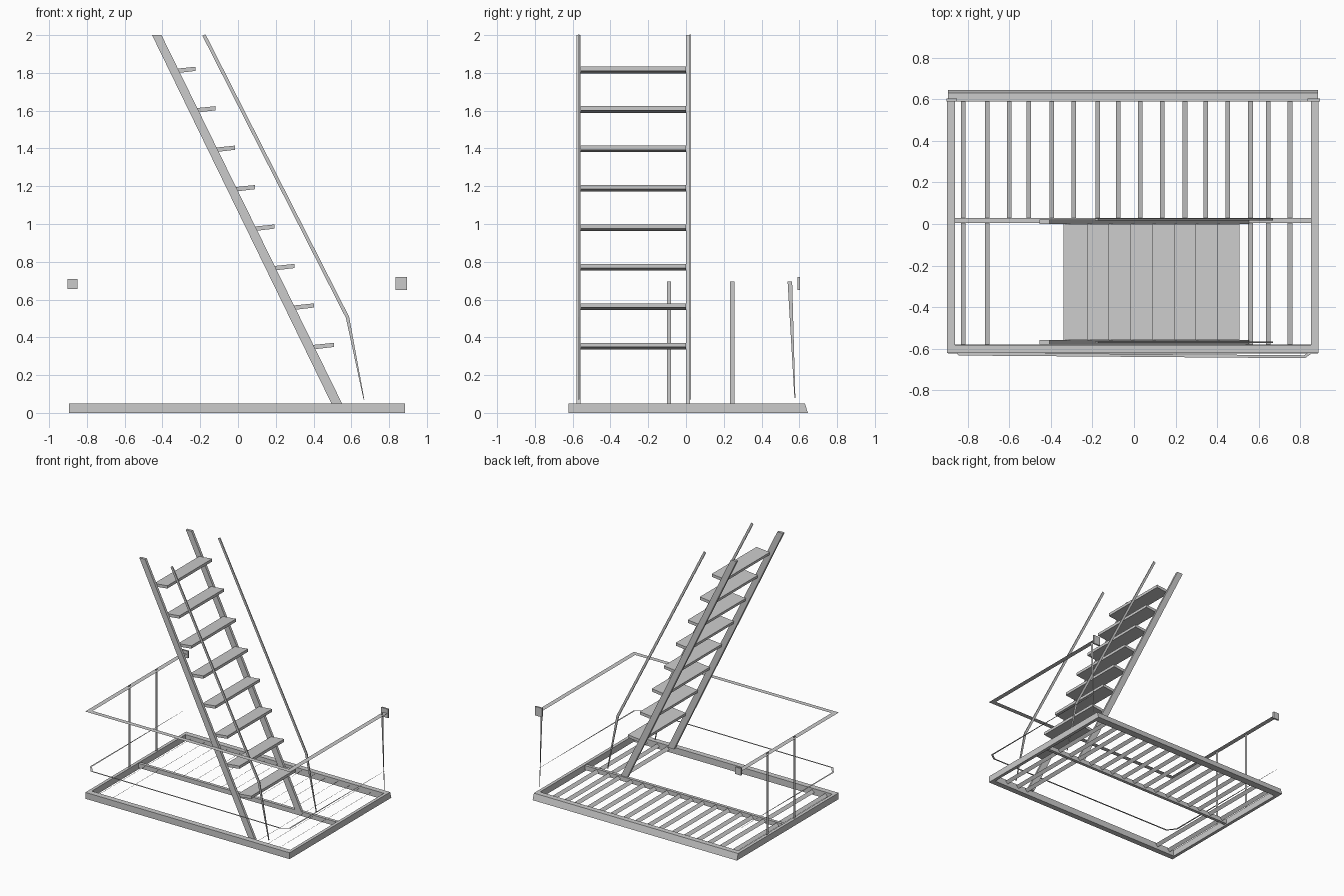
import bpy, bmesh
from mathutils import Vector

if "Cube" in bpy.data.objects:
    bpy.data.objects.remove(bpy.data.objects["Cube"])


def make(name, build):
    bm = bmesh.new()
    build(bm)
    bmesh.ops.recalc_face_normals(bm, faces=bm.faces)
    me = bpy.data.meshes.new(name)
    bm.to_mesh(me)
    bm.free()
    ob = bpy.data.objects.new(name, me)
    bpy.context.collection.objects.link(ob)
    return ob


def sheet(name, pts):
    """Single flat face through 3D points."""
    return make(name, lambda bm: bm.faces.new([bm.verts.new(p) for p in pts]))


def prism(name, profile, a, b, axis='y'):
    """Profile of (x,z) pairs along y, or (y,z) pairs along x."""
    def put(p, t):
        return (p[0], t, p[1]) if axis == 'y' else (t, p[0], p[1])

    def build(bm):
        lo = [bm.verts.new(put(p, a)) for p in profile]
        hi = [bm.verts.new(put(p, b)) for p in profile]
        n = len(profile)
        bm.faces.new(lo)
        bm.faces.new(hi)
        for i in range(n):
            j = (i + 1) % n
            bm.faces.new((lo[i], lo[j], hi[j], hi[i]))
    return make(name, build)


def box(name, x0, x1, y0, y1, z0, z1):
    return prism(name, [(x0, z0), (x1, z0), (x1, z1), (x0, z1)], y0, y1)


def offset(path, widths):
    """Mitred left and right edges of a 2D path."""
    pts = [Vector(p) for p in path]
    left, right = [], []
    for i, p in enumerate(pts):
        d0 = (p - pts[i - 1]).normalized() if i else None
        d1 = (pts[i + 1] - p).normalized() if i < len(pts) - 1 else d0
        d0 = d0 or d1
        t = (d0 + d1).normalized()
        n = Vector((-t.y, t.x)) * (widths[i] / 2 / max(t.dot(d1), 0.3))
        left.append(p + n)
        right.append(p - n)
    return left, right


def flat_ribbon(name, path, widths, z):
    l, r = offset(path, widths)

    def build(bm):
        a = [bm.verts.new((p.x, p.y, z)) for p in l]
        b = [bm.verts.new((p.x, p.y, z)) for p in r]
        for i in range(len(a) - 1):
            bm.faces.new((a[i], a[i + 1], b[i + 1], b[i]))
    return make(name, build)


# Base frame, the back rail leans outward at the bottom
H = 0.05
box("base_front_rail", -0.895, 0.885, -0.622, -0.578, 0, H)
prism("base_back_rail", [(0.588, 0), (0.645, 0), (0.63, H), (0.588, H)], -0.895, 0.885, 'x')
box("base_left_rail", -0.895, -0.87, -0.578, 0.588, 0, H)
box("base_right_rail", 0.86, 0.885, -0.578, 0.588, 0, H)
box("base_middle_rail", -0.87, 0.86, 0.006, 0.03, 0.01, 0.045)

# Tilted floor slats, with a stair opening in the front half
slats = [-0.82, -0.705, -0.6, -0.505, -0.395, -0.29, -0.175, -0.075,
         0.03, 0.135, 0.245, 0.345, 0.45, 0.56, 0.645, 0.75]
for i, x in enumerate(slats):
    y0 = 0.018 if -0.65 < x < 0.5 else -0.578
    sheet(f"floor_slat_{i + 1}", [(x - 0.011, y0, 0.02), (x + 0.011, y0, 0.04),
                                  (x + 0.011, 0.588, 0.04), (x - 0.011, 0.588, 0.02)])

# Stair stringers
for name, y in (("front", -0.579), ("back", 0.0)):
    prism(f"{name}_stringer", [(0.497, 0.045), (0.553, 0.045), (-0.405, 2), (-0.455, 2)], y, y + 0.021)

# Treads
for i in range(8):
    x, z = 0.507 - 0.1045 * i, 0.371 + 0.2088 * i
    prism(f"tread_{i + 1}", [(x, z), (x - 0.115, z - 0.012), (x - 0.11, z - 0.035), (x, z - 0.022)],
          -0.558, 0.0)

# Bent stair handrails, thinner towards the foot
for name, y in (("front", -0.572), ("back", 0.018)):
    l, r = offset([(-0.18, 2.0), (0.58, 0.505), (0.667, 0.07)], [0.018, 0.018, 0.004])
    prism(f"{name}_handrail", [tuple(p) for p in l + r[::-1]], y, y + 0.008)

# Guard rails around left, front and right
flat_ribbon("top_guard_rail", [(-0.88, 0.6), (-0.88, -0.6), (0.869, -0.6), (0.869, 0.6)],
            [0.038] * 4, 0.685)
flat_ribbon("middle_guard_rail", [(-0.888, 0.59), (-0.888, -0.1), (-0.888, -0.56), (-0.84, -0.625),
                                  (0.82, -0.638), (0.872, -0.6), (0.872, 0.59)],
            [0.002, 0.01, 0.014, 0.014, 0.014, 0.014, 0.002], 0.232)

# End plates of the top guard rail
box("left_end_plate", -0.902, -0.85, 0.59, 0.603, 0.655, 0.71)
box("right_end_plate", 0.835, 0.895, 0.59, 0.603, 0.65, 0.72)

# Flat guard posts
for i, y in enumerate((-0.09, 0.245)):
    sheet(f"left_post_{i + 1}", [(-0.882, y - 0.011, 0.045), (-0.882, y + 0.011, 0.045),
                                 (-0.882, y + 0.011, 0.695), (-0.882, y - 0.011, 0.695)])
sheet("right_post", [(0.872, 0.574, 0.08), (0.872, 0.579, 0.08),
                     (0.872, 0.562, 0.695), (0.872, 0.538, 0.695)])
